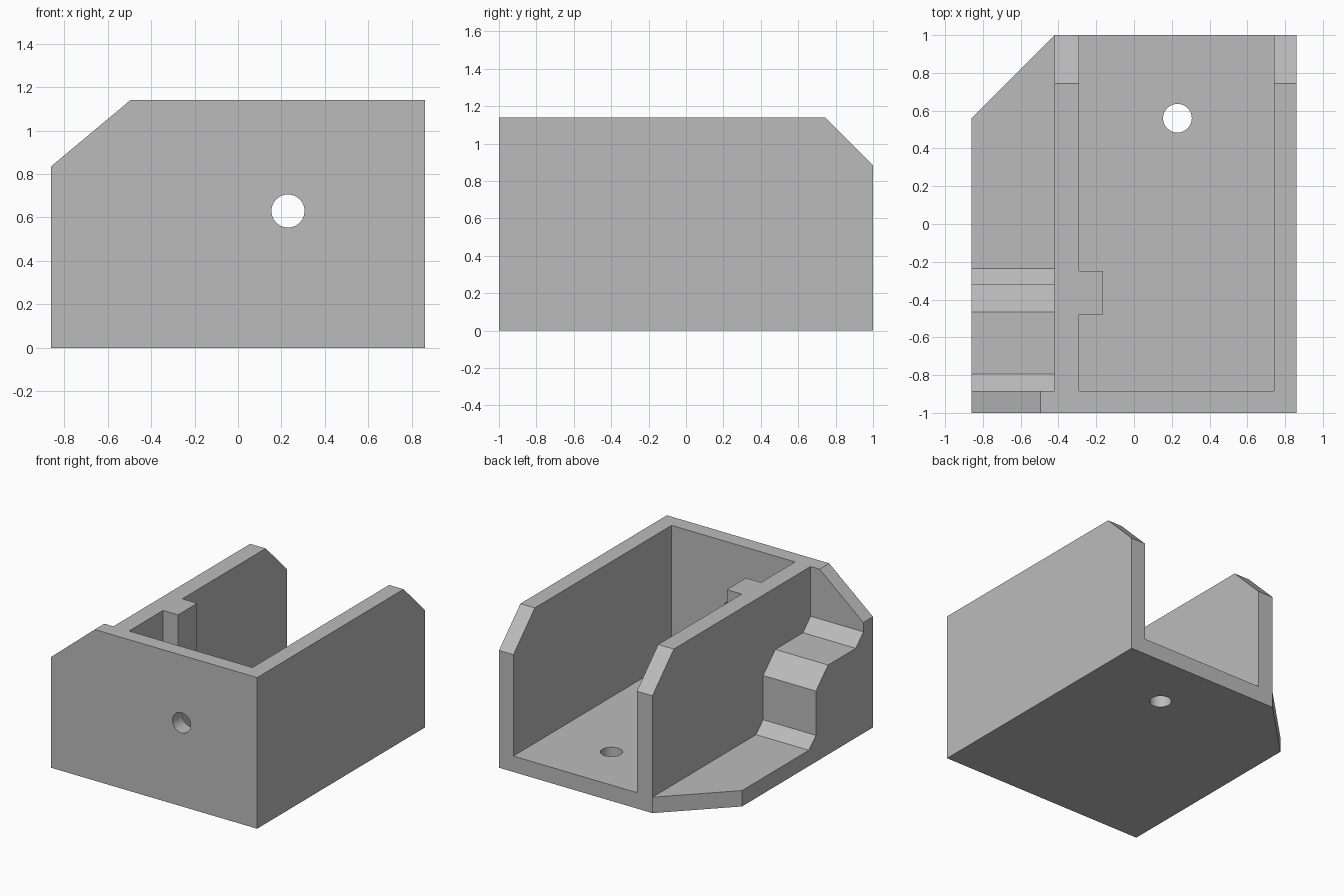
import bpy
import bmesh
import math
from mathutils import Matrix, Vector

cube = bpy.data.objects.get("Cube")
if cube:
    bpy.data.objects.remove(cube, do_unlink=True)

grey = bpy.data.materials.new("plain grey")
grey.use_nodes = True
colour = (0.5, 0.5, 0.5, 1)
grey.diffuse_color = colour
grey.node_tree.nodes["Principled BSDF"].inputs["Base Color"].default_value = colour

# Overall extents and shared dimensions
X, BACK, TOP, WALL = 0.86, 1.0, 1.14, 0.12
PLATE_Y = -0.885
RIB_OUT, RIB_IN = -0.42, -0.29
HOLE_X, HOLE_R = 0.23, 0.076


def add_object(name, bm):
    bmesh.ops.recalc_face_normals(bm, faces=bm.faces)
    mesh = bpy.data.meshes.new(name)
    bm.to_mesh(mesh)
    bm.free()
    mesh.materials.append(grey)
    obj = bpy.data.objects.new(name, mesh)
    bpy.context.collection.objects.link(obj)
    return obj


def extrude(name, profile, axis, start, end):
    """Extrude a 2D outline along x, y or z between two positions."""
    place = {"x": lambda a, b: (start, a, b),
             "y": lambda a, b: (a, start, b),
             "z": lambda a, b: (a, b, start)}[axis]
    bm = bmesh.new()
    face = bm.faces.new([bm.verts.new(place(a, b)) for a, b in profile])
    moved = bmesh.ops.extrude_face_region(bm, geom=[face])["geom"]
    shift = Vector([end - start if a == axis else 0 for a in "xyz"])
    bmesh.ops.translate(bm, vec=shift,
                        verts=[v for v in moved if isinstance(v, bmesh.types.BMVert)])
    return add_object(name, bm)


def drill(name, centre, rotation):
    bm = bmesh.new()
    bmesh.ops.create_cone(bm, cap_ends=True, segments=48, radius1=HOLE_R,
                          radius2=HOLE_R, depth=0.5,
                          matrix=Matrix.Translation(centre) @ rotation)
    obj = add_object(name, bm)
    obj.hide_render = True
    return obj


# Floor with one cut back corner
body = extrude("bracket_body", [(-X, -BACK), (X, -BACK), (X, BACK),
                                (RIB_OUT, BACK), (-X, 0.56)], "z", 0, WALL)

# Front plate with one cut top corner
front = extrude("front_plate", [(-X, 0), (X, 0), (X, TOP), (-0.495, TOP),
                                (-X, 0.835)], "y", -BACK, PLATE_Y)

# Two long walls, chamfered at the top of the back end
side = [(-BACK, 0), (BACK, 0), (BACK, 0.885), (0.745, TOP), (-BACK, TOP)]
outer_wall = extrude("outer_wall", side, "x", 0.74, X)
inner_wall = extrude("inner_wall", side, "x", RIB_OUT, RIB_IN)

# Upright key on the inner wall
key = extrude("wall_key", [(-0.35, -0.48), (-0.165, -0.48), (-0.165, -0.25),
                           (-0.35, -0.25)], "z", 0, TOP)

# Stepped block behind the front plate
step = extrude("stepped_block", [(-0.95, 0), (-0.235, 0), (-0.235, WALL),
                                 (-0.32, 0.2), (-0.32, 0.534), (-0.465, 0.675),
                                 (-0.795, 0.675), (PLATE_Y, 0.765),
                                 (-0.95, 0.765)], "x", -X, -0.36)

# Round holes through the front plate and the floor
front_hole = drill("front_hole", (HOLE_X, -0.95, 0.63),
                   Matrix.Rotation(math.pi / 2, 4, "X"))
floor_hole = drill("floor_hole", (HOLE_X, 0.56, 0.05), Matrix.Identity(4))

# Join everything into one solid
tools = [(p, "UNION") for p in (front, outer_wall, inner_wall, key, step)]
tools += [(p, "DIFFERENCE") for p in (front_hole, floor_hole)]
for tool, operation in tools:
    mod = body.modifiers.new(tool.name, "BOOLEAN")
    mod.object, mod.operation, mod.solver = tool, operation, "EXACT"
bpy.context.view_layer.update()
solid = bpy.data.meshes.new_from_object(
    body.evaluated_get(bpy.context.evaluated_depsgraph_get()))
body.modifiers.clear()
body.data = solid
for tool, _ in tools:
    bpy.data.objects.remove(tool, do_unlink=True)

# Merge flat regions and smooth only the hole walls
bm = bmesh.new()
bm.from_mesh(solid)
bmesh.ops.remove_doubles(bm, verts=bm.verts, dist=0.0005)
bmesh.ops.dissolve_limit(bm, angle_limit=0.01, verts=bm.verts, edges=bm.edges)
bm.to_mesh(solid)
bm.free()
bpy.ops.object.select_all(action="DESELECT")
body.select_set(True)
bpy.context.view_layer.objects.active = body
bpy.ops.object.shade_smooth_by_angle(angle=math.radians(25))
